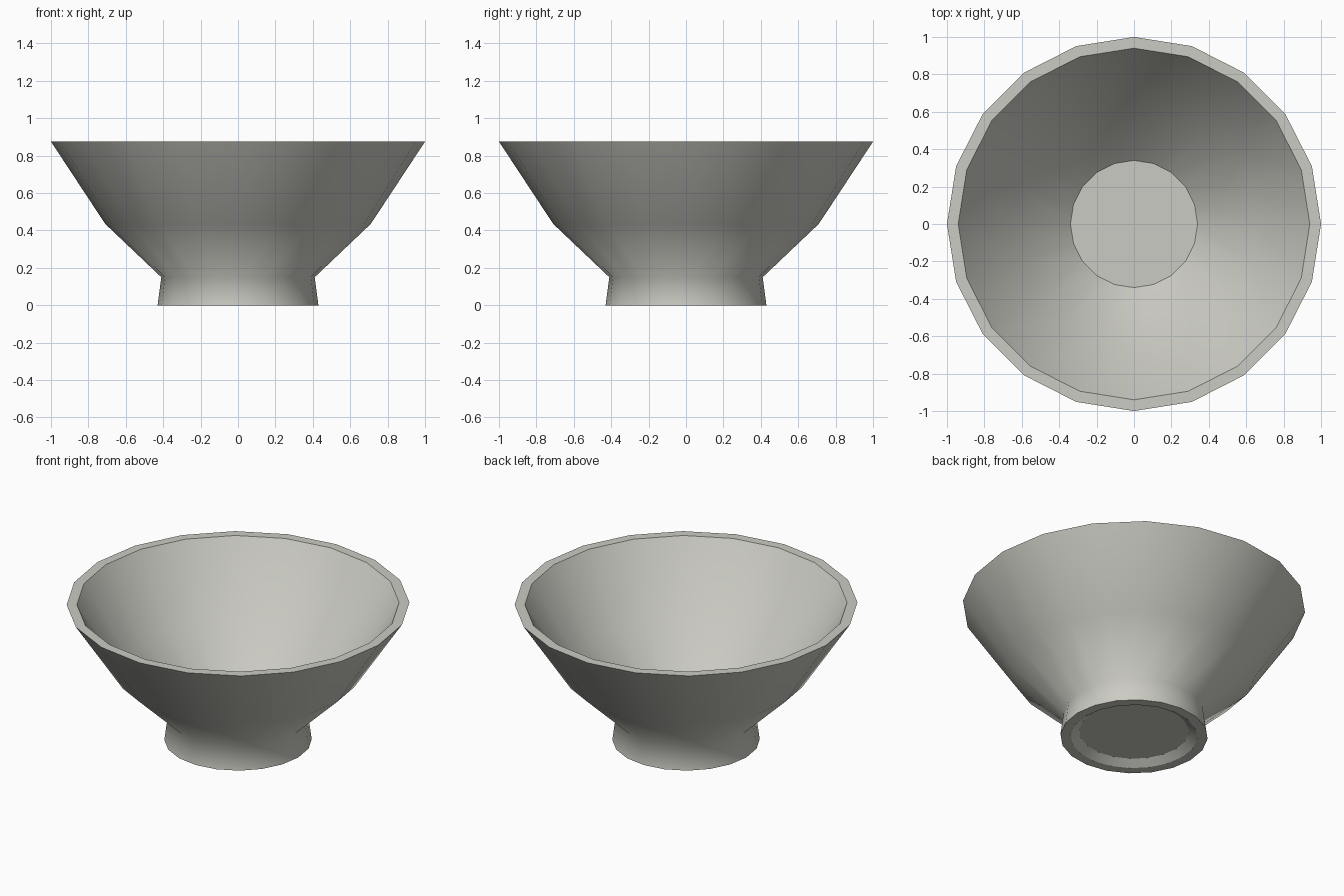
import bpy, bmesh
from math import cos, sin, tau

cube = bpy.data.objects.get("Cube")
if cube:
    bpy.data.objects.remove(cube, do_unlink=True)

SIDES = 20

# Glaze colour
glaze = bpy.data.materials.new("warm_grey_ceramic")
glaze.use_nodes = True
colour = (0.6, 0.6, 0.55, 1)
glaze.diffuse_color = colour
bsdf = next(n for n in glaze.node_tree.nodes if n.type == 'BSDF_PRINCIPLED')
bsdf.inputs["Base Color"].default_value = colour
bsdf.inputs["Roughness"].default_value = 0.6

# Profile from underside recess, out over the foot and rim, to the inner floor:
# radius, height, crisp edge
PROFILE = [
    (0.32, 0.035, True),    # recess under the foot
    (0.37, 0.0, True),      # foot ring, inner edge
    (0.43, 0.0, True),      # foot ring, outer edge
    (0.41, 0.15, False),    # waist
    (0.71, 0.435, False),   # outer belly
    (1.0, 0.875, True),     # rim, outer edge
    (0.94, 0.875, True),    # rim, inner edge
    (0.66, 0.445, False),   # inner belly
    (0.34, 0.15, True),     # inner floor
]


def lathe(name, profile, sides):
    """Turn a profile about z and cap both of its ends."""
    bm = bmesh.new()
    angles = [tau * i / sides for i in range(sides)]
    rings = [[bm.verts.new((r * cos(a), r * sin(a), z)) for a in angles]
             for r, z, _ in profile]
    for low, high in zip(rings, rings[1:]):
        for i in range(sides):
            j = (i + 1) % sides
            bm.faces.new((low[i], low[j], high[j], high[i]))
    bm.faces.new(rings[0][::-1])
    bm.faces.new(rings[-1])
    for face in bm.faces:
        face.smooth = True
    for ring, (_, _, crisp) in zip(rings, profile):
        for i in range(sides):
            bm.edges.get((ring[i], ring[(i + 1) % sides])).smooth = not crisp
    bmesh.ops.recalc_face_normals(bm, faces=bm.faces)
    mesh = bpy.data.meshes.new(name)
    bm.to_mesh(mesh)
    bm.free()
    obj = bpy.data.objects.new(name, mesh)
    bpy.context.collection.objects.link(obj)
    return obj


# Footed bowl
bowl = lathe("bowl", PROFILE, SIDES)
bowl.data.materials.append(glaze)
